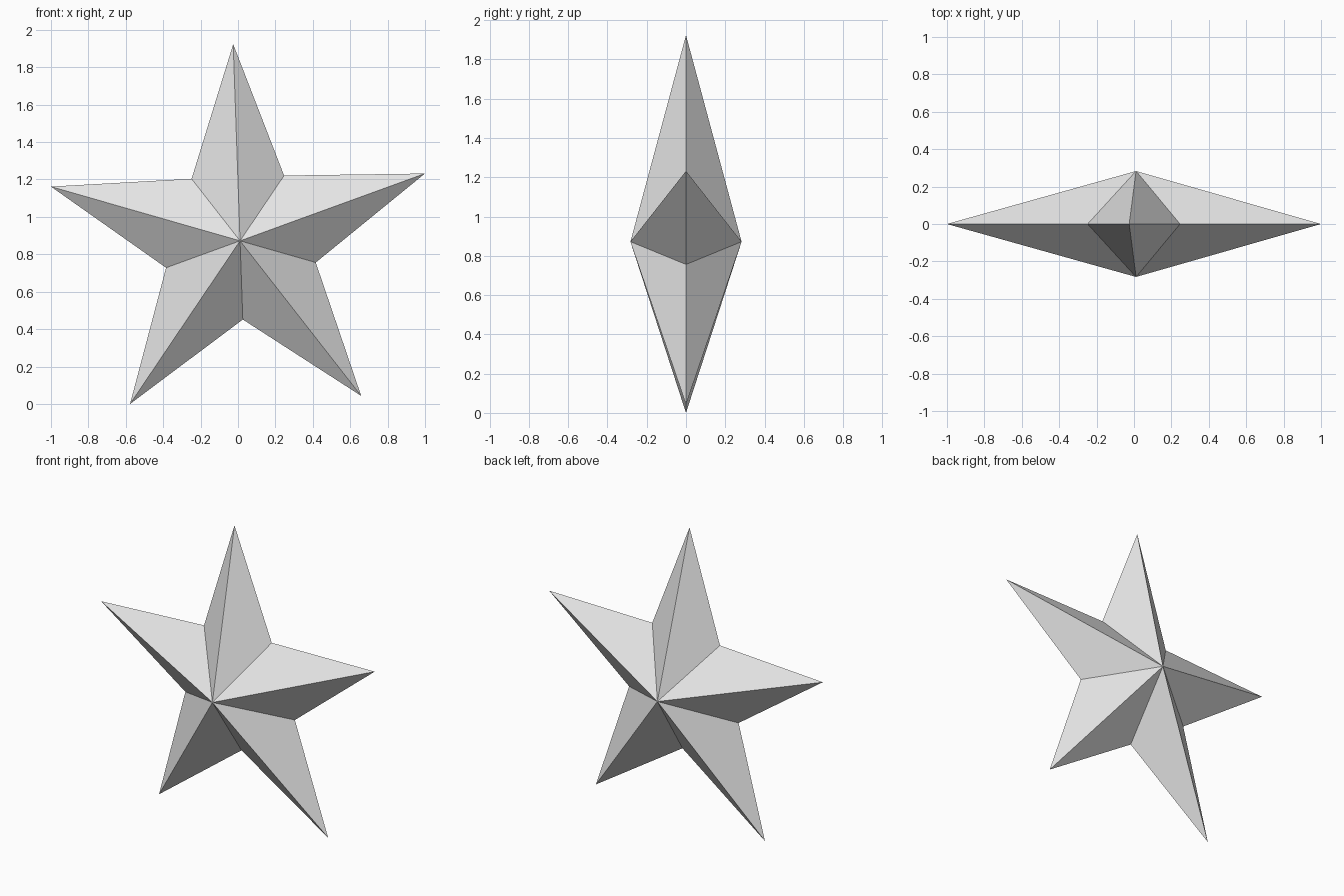
import bpy
import bmesh
from math import cos, sin, radians
from mathutils import Vector

cube = bpy.data.objects.get("Cube")
if cube:
    bpy.data.objects.remove(cube, do_unlink=True)

POINTS = 5
OUTER, INNER = 1.052, 0.421   # tip and notch radii
DEPTH = 0.283                 # half thickness at the hub
TILT = 92                     # direction of the top tip, degrees
CENTRE = Vector((0.011, 0, 0.872))

# Plain grey surface
grey = bpy.data.materials.new("light grey")
grey.use_nodes = True
colour = (0.8, 0.8, 0.8, 1)
grey.diffuse_color = colour
grey.node_tree.nodes["Principled BSDF"].inputs["Base Color"].default_value = colour

# Star outline, alternating tips and notches
bm = bmesh.new()
rim = []
for i in range(2 * POINTS):
    angle = radians(TILT + i * 180 / POINTS)
    radius = INNER if i % 2 else OUTER
    rim.append(bm.verts.new(CENTRE + radius * Vector((cos(angle), 0, sin(angle)))))

# Facets rising to a front and a back peak
for side in (-1, 1):
    peak = bm.verts.new(CENTRE + Vector((0, side * DEPTH, 0)))
    for a, b in zip(rim, rim[1:] + rim[:1]):
        bm.faces.new((a, b, peak))
bmesh.ops.recalc_face_normals(bm, faces=bm.faces)

mesh = bpy.data.meshes.new("star")
bm.to_mesh(mesh)
bm.free()
mesh.materials.append(grey)
star = bpy.data.objects.new("star", mesh)
bpy.context.collection.objects.link(star)
